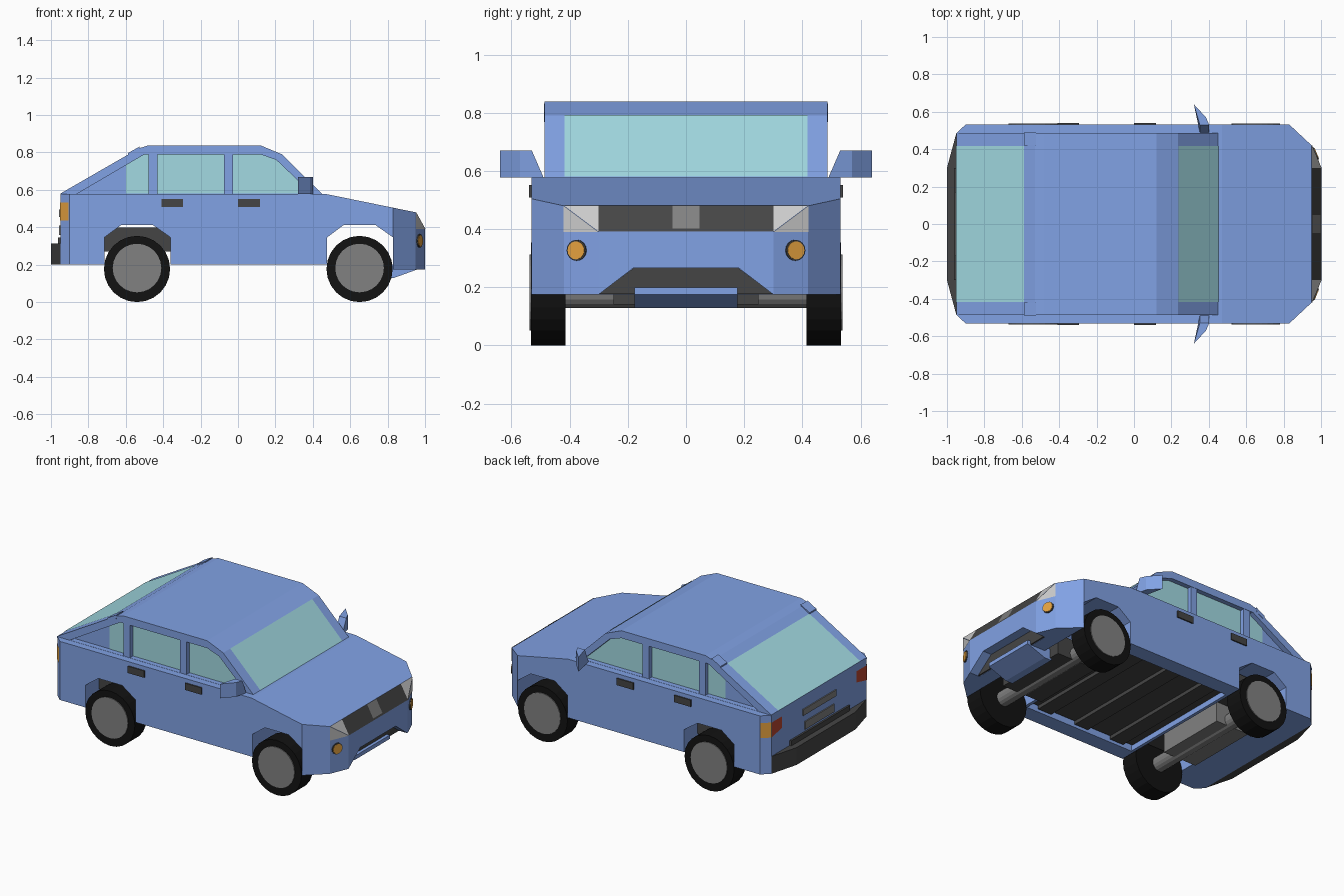
import bpy, bmesh, math
from mathutils import Vector, Matrix

if "Cube" in bpy.data.objects:
    bpy.data.objects.remove(bpy.data.objects["Cube"])

BLUE, GLASS = (0.22, 0.36, 0.78, 1), (0.36, 0.70, 0.76, 1)
DARK, BLACK = (0.06, 0.06, 0.06, 1), (0.006, 0.006, 0.006, 1)
ORANGE, RED = (0.78, 0.36, 0.05, 1), (0.5, 0.06, 0.03, 1)
GREY, PALE = (0.22, 0.22, 0.22, 1), (0.6, 0.6, 0.6, 1)
mats = {}


def finish(name, bm, col):
    me = bpy.data.meshes.new(name)
    bm.to_mesh(me)
    bm.free()
    ob = bpy.data.objects.new(name, me)
    bpy.context.collection.objects.link(ob)
    if col:
        if col not in mats:
            mats[col] = bpy.data.materials.new("paint_%d" % len(mats))
            mats[col].diffuse_color = col
        me.materials.append(mats[col])
    return ob


def prism(name, pts, a, b, col=None, axis="y"):
    """Extrude a 2D profile along an axis from a to b."""
    place = {"y": lambda p, t: (p[0], t, p[1]),
             "z": lambda p, t: (p[0], p[1], t),
             "x": lambda p, t: (t, p[0], p[1])}[axis]
    bm = bmesh.new()
    lo = [bm.verts.new(place(p, a)) for p in pts]
    hi = [bm.verts.new(place(p, b)) for p in pts]
    bm.faces.new(lo)
    bm.faces.new(hi)
    n = len(pts)
    for i in range(n):
        j = (i + 1) % n
        bm.faces.new((lo[i], lo[j], hi[j], hi[i]))
    bmesh.ops.recalc_face_normals(bm, faces=bm.faces)
    return finish(name, bm, col)


def box(name, x0, x1, y0, y1, z0, z1, col=None):
    return prism(name, [(x0, z0), (x1, z0), (x1, z1), (x0, z1)], y0, y1, col)


def panel(name, pts, col, off=0.003):
    """Flat panel lifted slightly off the bodywork, facing outwards."""
    bm = bmesh.new()
    f = bm.faces.new([bm.verts.new(p) for p in pts])
    f.normal_update()
    if f.normal.dot(f.calc_center_median() - Vector((0, 0, 0.4))) < 0:
        f.normal_flip()
    bmesh.ops.translate(bm, verts=bm.verts, vec=f.normal * off)
    return finish(name, bm, col)


def cylinder(name, centre, direction, r, depth, col=None, sides=24):
    bm = bmesh.new()
    bmesh.ops.create_cone(bm, cap_ends=True, segments=sides, radius1=r, radius2=r, depth=depth)
    rot = Vector((0, 0, 1)).rotation_difference(Vector(direction)).to_matrix().to_4x4()
    bm.transform(Matrix.Translation(centre) @ rot)
    return finish(name, bm, col)


def cut(ob, cutter, op="DIFFERENCE"):
    cutter.hide_render = True
    cutter.display_type = "WIRE"
    m = ob.modifiers.new("cut", "BOOLEAN")
    m.operation, m.object, m.solver = op, cutter, "EXACT"
    bpy.context.view_layer.objects.active = ob
    bpy.ops.object.modifier_apply(modifier=m.name)
    bpy.data.objects.remove(cutter)


# Lower body: side profile with wheel arches, trimmed by the plan outline
body = prism("body", [
    (-0.97, 0.2), (-0.715, 0.2), (-0.715, 0.345), (-0.625, 0.412), (-0.455, 0.412),
    (-0.36, 0.345), (-0.36, 0.2), (0.475, 0.2), (0.475, 0.345), (0.565, 0.412),
    (0.735, 0.412), (0.83, 0.345), (0.83, 0.175), (1.0, 0.175), (1.0, 0.39),
    (0.95, 0.48), (0.47, 0.578), (-0.97, 0.578)], -0.6, 0.6, BLUE)
half = [(-0.95, 0.485), (-0.90, 0.532), (0.83, 0.532), (0.95, 0.42), (1.02, 0.252)]
cut(body, prism("plan", half + [(x, -y) for x, y in reversed(half)], 0, 1, axis="z"), "INTERSECT")
cut(body, box("floor_cut", -0.34, 0.455, -0.43, 0.43, 0.1, 0.255))
cut(body, prism("intake_cut", [(-0.32, 0.16), (0.32, 0.16), (0.18, 0.267), (-0.18, 0.267)],
                0.93, 1.1, axis="x"))

# Cabin with recessed side window openings
cabin = prism("cabin", [(-0.95, 0.57), (-0.95, 0.58), (-0.53, 0.822), (-0.48, 0.838),
                        (0.12, 0.838), (0.235, 0.79), (0.45, 0.578), (0.45, 0.57)],
              -0.487, 0.487, BLUE)
for s in (1, -1):
    cut(cabin, prism("opening", [(-0.86, 0.579), (-0.5, 0.79), (0.12, 0.79), (0.205, 0.76),
                                 (0.395, 0.579)], s * 0.452, s * 0.6))
    g0, g1 = s * 0.445, s * 0.456
    prism("quarter_window", [(-0.6, 0.58), (-0.455, 0.58), (-0.455, 0.79), (-0.5, 0.79),
                             (-0.6, 0.732)], g0, g1, GLASS)
    box("rear_door_window", -0.455, -0.05, g0, g1, 0.58, 0.79, GLASS)
    prism("front_door_window", [(-0.05, 0.58), (-0.05, 0.79), (0.12, 0.79), (0.205, 0.76),
                                (0.395, 0.58)], g0, g1, GLASS)
    for x in (-0.478, -0.075):
        box("window_pillar", x, x + 0.047, s * 0.45, s * 0.485, 0.575, 0.795, BLUE)

# Windscreen and rear glass
w = 0.418
panel("windscreen", [(0.235, -w, 0.79), (0.235, w, 0.79), (0.45, w, 0.578), (0.45, -w, 0.578)], GLASS)
panel("rear_glass", [(-0.95, -w, 0.58), (-0.95, w, 0.58), (-0.587, w, 0.789), (-0.587, -w, 0.789)], GLASS)

# Nose: grille, centre plate, lower intake, underplate
panel("grille", [(0.95, -0.3, 0.48), (0.95, 0.3, 0.48), (1, 0.3, 0.39), (1, -0.3, 0.39)], DARK)
panel("grille_plate", [(0.951, -0.047, 0.478), (0.951, 0.047, 0.478),
                       (0.994, 0.047, 0.4), (0.994, -0.047, 0.4)], GREY, 0.005)
prism("lower_intake", [(-0.3, 0.176), (0.3, 0.176), (0.18, 0.266), (-0.18, 0.266)],
      0.925, 0.94, DARK, "x")
prism("front_underplate", [(0.78, 0.2), (0.78, 0.128), (0.83, 0.128), (0.96, 0.175), (0.96, 0.2)],
      -0.177, 0.177, BLUE)

# Rear: bumper and plates
prism("rear_bumper", [(-0.95, 0.485), (-1.0, 0.3), (-1.0, -0.3), (-0.95, -0.485)],
      0.2, 0.312, DARK, "z")
box("rear_trim", -0.962, -0.94, -0.3, 0.3, 0.31, 0.345, DARK)
box("rear_handle_plate", -0.957, -0.94, -0.17, 0.17, 0.455, 0.495, GREY)
box("rear_plate", -0.957, -0.94, -0.15, 0.15, 0.36, 0.41, GREY)

# Paired parts on both sides
for s in (1, -1):
    a, b = (0.95, s * 0.42, 0.48), (0.95, s * 0.3, 0.48)
    c, d = (1, s * 0.3, 0.39), (0.95, s * 0.42, 0.39)
    panel("headlight_top", [a, b, c], PALE)
    panel("headlight_side", [a, c, d], PALE)
    n = Vector((0.12, s * 0.05, 0)).normalized()
    spot = Vector((0.969, s * 0.375, 0.327))
    cylinder("indicator_rim", spot, n, 0.036, 0.012, DARK, 16)
    cylinder("indicator", spot + n * 0.002, n, 0.031, 0.014, ORANGE, 16)
    panel("tail_side_light", [(-0.95, s * 0.485, 0.435), (-0.903, s * 0.529, 0.435),
                              (-0.903, s * 0.529, 0.532), (-0.95, s * 0.485, 0.532)], ORANGE)
    panel("tail_light", [(-0.95, s * 0.485, 0.435), (-0.95, s * 0.38, 0.46),
                         (-0.95, s * 0.38, 0.532), (-0.95, s * 0.485, 0.532)], RED)
    for x in (-0.41, 0.0):
        box("door_handle", x, x + 0.117, s * 0.52, s * 0.54, 0.508, 0.552, DARK)
    # Tailgate hinge at the top of the rear pillar
    prism("tailgate_hinge", [(-0.588, 0.768), (-0.528, 0.803), (-0.525, 0.832), (-0.588, 0.797)],
          s * 0.42, s * 0.489, BLUE)
    # Door mirror, leaning in at its foot
    mirror = prism("door_mirror", [(0.32, s * 0.64), (0.385, s * 0.57), (0.402, s * 0.49),
                                   (0.352, s * 0.49)], 0.578, 0.67, BLUE, "z")
    for v in mirror.data.vertices:
        if v.co.z > 0.6 and abs(v.co.y) < 0.53:
            v.co.y = s * 0.53
    # Wheels
    for x in (-0.54, 0.65):
        cylinder("tyre", (x, s * 0.474, 0.177), (0, 1, 0), 0.177, 0.118, BLACK)
        cylinder("hub", (x, s * 0.485, 0.182), (0, 1, 0), 0.13, 0.106, GREY)

# Underside: floor, axles, engine and rear axle housings, arch liner
box("floor", -0.34, 0.455, -0.42, 0.42, 0.235, 0.26, DARK)
for x in (-0.27, 0.0, 0.28):
    box("floor_crossbar", x, x + 0.1, -0.42, 0.42, 0.212, 0.24, DARK)
for x in (-0.54, 0.65):
    cylinder("axle", (x, 0, 0.177), (0, 1, 0), 0.048, 0.86, GREY, 16)
box("engine_housing", 0.5, 0.79, -0.25, 0.25, 0.14, 0.27, DARK)
box("rear_axle_housing", -0.67, -0.43, -0.24, 0.24, 0.14, 0.28, GREY)
box("rear_arch_liner", -0.714, -0.361, -0.4, 0.4, 0.27, 0.4, DARK)

for m in bpy.data.materials:
    if m.users and not m.is_grease_pencil:
        m.use_nodes = True
        m.node_tree.nodes["Principled BSDF"].inputs["Base Color"].default_value = m.diffuse_color
